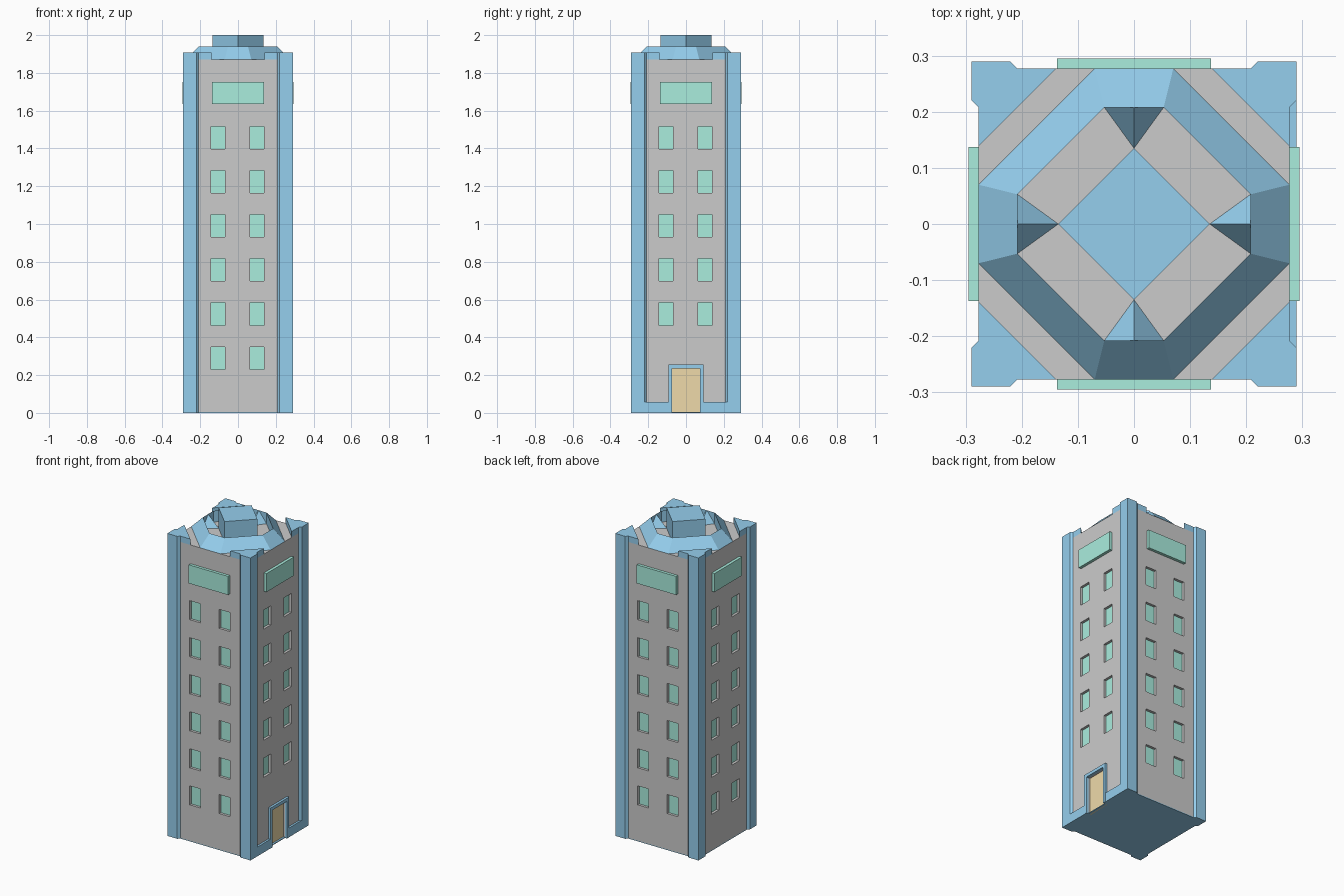
import bpy, bmesh
from math import pi
from mathutils import Matrix, Vector

if "Cube" in bpy.data.objects:
    bpy.data.objects.remove(bpy.data.objects["Cube"])


def material(name, rgb):
    m = bpy.data.materials.new(name)
    m.diffuse_color = (*rgb, 1)
    m.use_nodes = True
    m.node_tree.nodes["Principled BSDF"].inputs["Base Color"].default_value = m.diffuse_color
    return m


BLUE = material("blue_trim", (0.30, 0.62, 0.85))
TEAL = material("teal_glass", (0.40, 0.85, 0.73))
TAN = material("tan_door", (0.86, 0.70, 0.40))
W = 0.277        # half width of the walls
DECK = 1.87      # top of the walls
RIM = 1.94       # top of the roof ring


def finish(name, bm, mat=None):
    bmesh.ops.recalc_face_normals(bm, faces=bm.faces)
    me = bpy.data.meshes.new(name)
    bm.to_mesh(me)
    bm.free()
    ob = bpy.data.objects.new(name, me)
    bpy.context.collection.objects.link(ob)
    if mat:
        me.materials.append(mat)
    return ob


def turn(k):
    return Matrix.Rotation(k * pi / 2, 4, 'Z')


def add_box(bm, x, y, z, side=0):
    """Box from (min, max) ranges, laid out on the front and turned to a side."""
    mid = Vector([(r[0] + r[1]) / 2 for r in (x, y, z)])
    size = [r[1] - r[0] for r in (x, y, z)]
    mat = turn(side) @ Matrix.Translation(mid) @ Matrix.Diagonal((*size, 1))
    bmesh.ops.create_cube(bm, size=1, matrix=mat)


def add_prism(bm, pts, z0, z1, side=0):
    lo, hi = [[bm.verts.new(turn(side) @ Vector((x, y, z))) for x, y in pts]
              for z in (z0, z1)]
    bm.faces.new(lo)
    bm.faces.new(hi)
    for i in range(len(pts)):
        j = (i + 1) % len(pts)
        bm.faces.new((lo[i], lo[j], hi[j], hi[i]))


# Window layout: front 0, right 1 (door side, no lowest row), back 2, left 3
windows = [(side, x, 0.29 + 0.2335 * row)
           for side in range(4) for row in range(1 if side == 1 else 0, 6)
           for x in (-0.106, 0.100)]

# Walls with recessed windows and doorway
bm = bmesh.new()
add_box(bm, (-W, W), (-W, W), (0.005, DECK))
walls = finish("walls", bm)
bm = bmesh.new()
for side, x, z in windows:
    add_box(bm, (x - 0.037, x + 0.037), (-0.35, -W + 0.02), (z - 0.06, z + 0.06), side)
add_box(bm, (-0.073, 0.073), (-0.35, -W + 0.02), (-0.05, 0.235), 1)
cutter = finish("opening_cutter", bm)
cutter.hide_render = True
cutter.hide_set(True)
mod = walls.modifiers.new("openings", 'BOOLEAN')
mod.object = cutter
mod.solver = 'EXACT'

# Window panes
bm = bmesh.new()
for side, x, z in windows:
    add_box(bm, (x - 0.037, x + 0.037), (-W + 0.016, -W + 0.021), (z - 0.06, z + 0.06), side)
finish("window_panes", bm, TEAL)

# Wide top panels
bm = bmesh.new()
for side in range(4):
    add_box(bm, (-0.137, 0.137), (-0.295, -W + 0.005), (1.635, 1.752), side)
finish("top_panels", bm, TEAL)

# Base slab under the walls
bm = bmesh.new()
add_box(bm, (-W, W), (-W, W), (0, 0.005))
finish("base_slab", bm, BLUE)

# Corner pillars and their triangular caps
outer = [(W, 0.208), (0.29, 0.221), (0.29, 0.29), (0.221, 0.29), (0.208, W)]
bm = bmesh.new()
for side in range(4):
    add_prism(bm, outer + [(W, W)], 0, DECK, side)
finish("corner_pillars", bm, BLUE)
bm = bmesh.new()
for side in range(4):
    add_prism(bm, [(W, 0.139)] + outer + [(0.139, W)], DECK, 1.907, side)
finish("corner_caps", bm, BLUE)

# Door, its frame and the plinth on the right side
bm = bmesh.new()
add_box(bm, (-0.073, 0.073), (-W + 0.012, -W + 0.021), (0, 0.235), 1)
finish("door", bm, TAN)
bm = bmesh.new()
for s in (-1, 1):
    add_box(bm, sorted((s * 0.073, s * 0.092)), (-0.292, -W + 0.001), (0, 0.255), 1)
    add_box(bm, sorted((s * 0.092, s * 0.222)), (-0.29, -W + 0.001), (0, 0.058), 1)
add_box(bm, (-0.073, 0.073), (-0.292, -W + 0.001), (0.235, 0.255), 1)
finish("door_frame_and_plinth", bm, BLUE)


# Octagonal roof ring: sloped outside, upright inside
def octagon(bm, a, b, z):
    return [bm.verts.new(turn(k) @ Vector((x, -b, z)))
            for k in range(4) for x in (-a, a)]


bm = bmesh.new()
loops = [octagon(bm, 0.07, W, DECK), octagon(bm, 0.053, 0.208, RIM),
         octagon(bm, 0.053, 0.208, DECK)]
for low, high in zip(loops, loops[1:]):
    for i in range(8):
        j = (i + 1) % 8
        bm.faces.new((low[i], low[j], high[j], high[i]))
finish("roof_ring", bm, BLUE)

# Pyramid buttresses behind the four short ring walls
bm = bmesh.new()
for side in range(4):
    l, r, tip, peak = [bm.verts.new(turn(side) @ Vector(p)) for p in (
        (-0.053, -0.208, DECK), (0.053, -0.208, DECK),
        (0, -0.135, DECK), (0, -0.208, RIM))]
    bm.faces.new((l, tip, peak))
    bm.faces.new((tip, r, peak))
finish("roof_buttresses", bm, BLUE)

# Diamond block in the middle of the roof
bm = bmesh.new()
add_prism(bm, [(0.135, 0), (0, 0.135), (-0.135, 0), (0, -0.135)], DECK, 2.0)
finish("roof_block", bm, BLUE)
